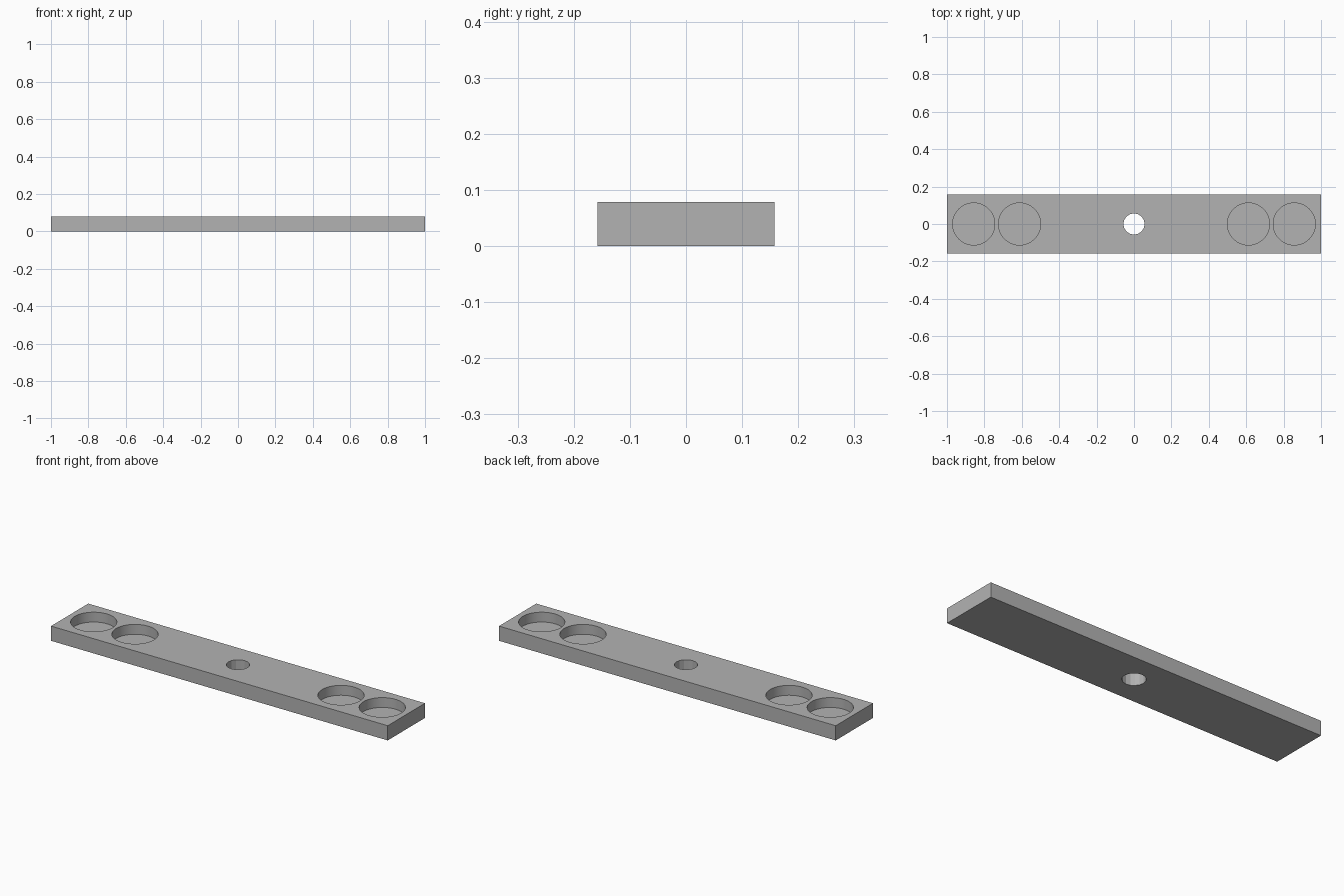
import bpy

LENGTH, WIDTH, HEIGHT = 2.0, 0.316, 0.079
POCKET_RADIUS, POCKET_DEPTH = 0.1125, 0.053
HOLE_RADIUS = 0.057

cube = bpy.data.objects.get("Cube")
if cube:
    bpy.data.objects.remove(cube, do_unlink=True)

grey = bpy.data.materials.new("plain_grey")
grey.use_nodes = True
colour = (0.45, 0.45, 0.45, 1)
grey.diffuse_color = colour
grey.node_tree.nodes["Principled BSDF"].inputs["Base Color"].default_value = colour

# Flat rectangular bar
bpy.ops.mesh.primitive_cube_add(size=1, location=(0, 0, HEIGHT / 2))
bar = bpy.context.object
bar.name = "mounting_bar"
bar.scale = (LENGTH, WIDTH, HEIGHT)
bpy.ops.object.transform_apply(location=True, rotation=False, scale=True)
bar.data.materials.append(grey)


def drill(name, x, radius, bottom, sides):
    """Cut a round recess from the top face down to the given height."""
    top = HEIGHT + 0.05
    bpy.ops.mesh.primitive_cylinder_add(
        vertices=sides, radius=radius, depth=top - bottom,
        location=(x, 0, (top + bottom) / 2))
    cutter = bpy.context.object
    cutter.name = name
    cutter.hide_render = True
    cutter.data.materials.append(grey)
    bpy.context.view_layer.objects.active = bar
    cut = bar.modifiers.new(name, "BOOLEAN")
    cut.operation = "DIFFERENCE"
    cut.solver = "EXACT"
    cut.object = cutter
    bpy.ops.object.modifier_apply(modifier=cut.name)
    bpy.data.objects.remove(cutter, do_unlink=True)


# Two blind round pockets at each end
for side in (-1, 1):
    for x in (0.612, 0.857):
        drill("pocket_cutter", side * x, POCKET_RADIUS, HEIGHT - POCKET_DEPTH, 64)

# Through hole in the middle
drill("hole_cutter", 0, HOLE_RADIUS, -0.05, 16)

# Smooth the round walls, keep the rims sharp
bpy.ops.object.select_all(action="DESELECT")
bar.select_set(True)
bpy.context.view_layer.objects.active = bar
bpy.ops.object.shade_smooth_by_angle(angle=0.35)
